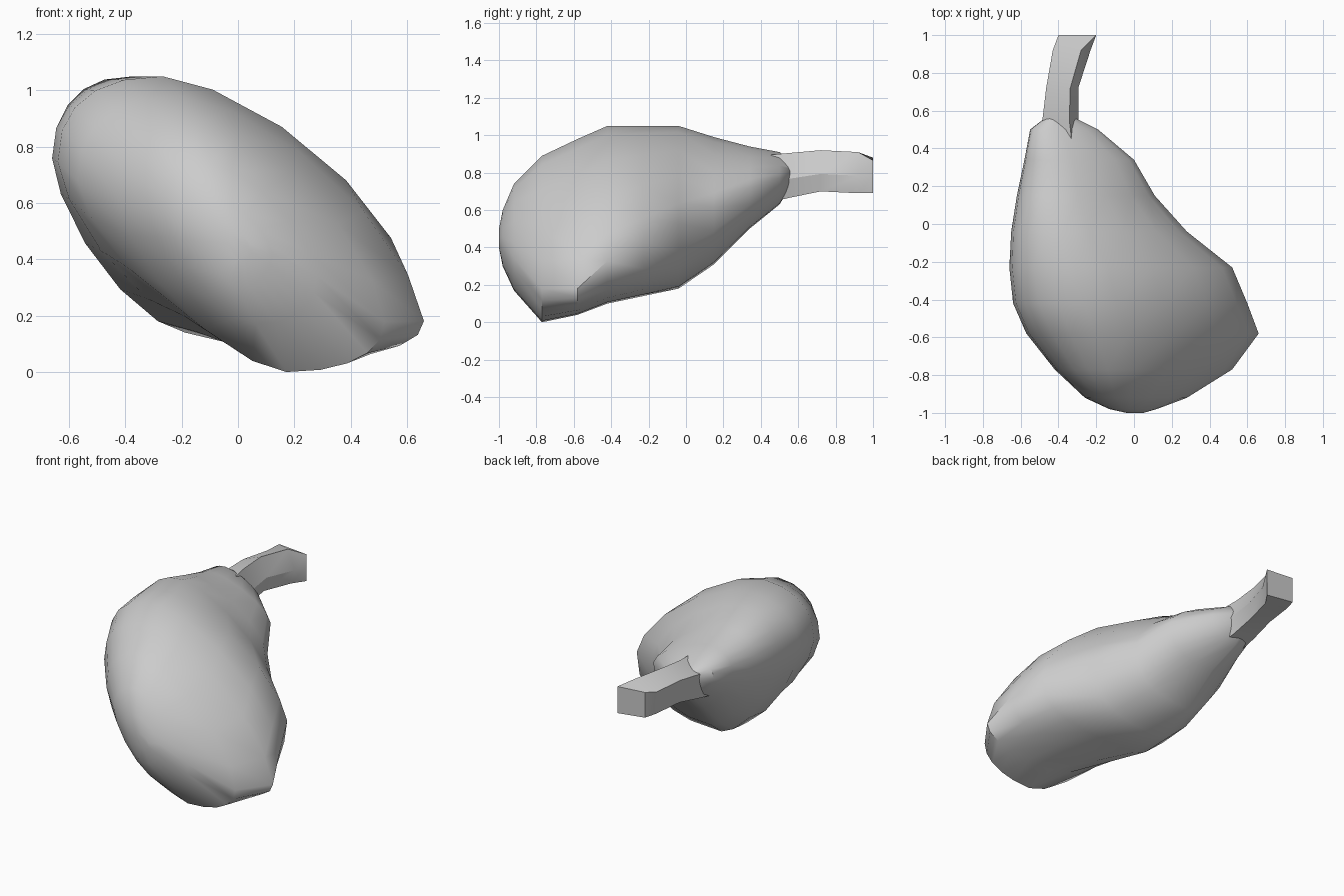
import bpy
import bmesh
from math import sin, cos, pi, radians

cube = bpy.data.objects.get("Cube")
if cube:
    bpy.data.objects.remove(cube, do_unlink=True)

grey = bpy.data.materials.new("plain grey")
grey.use_nodes = True
colour = (0.6, 0.6, 0.6, 1)
grey.diffuse_color = colour
grey.node_tree.nodes["Principled BSDF"].inputs["Base Color"].default_value = colour


def loft(name, rings, angle):
    """Skin a row of closed rings and cap both ends."""
    bm = bmesh.new()
    loops = [[bm.verts.new(p) for p in ring] for ring in rings]
    for a, b in zip(loops, loops[1:]):
        for i in range(len(a)):
            j = (i + 1) % len(a)
            bm.faces.new((a[i], a[j], b[j], b[i]))
    bm.faces.new(loops[0])
    bm.faces.new(loops[-1])
    bmesh.ops.recalc_face_normals(bm, faces=bm.faces)
    mesh = bpy.data.meshes.new(name)
    bm.to_mesh(mesh)
    bm.free()
    mesh.materials.append(grey)
    obj = bpy.data.objects.new(name, mesh)
    bpy.context.collection.objects.link(obj)
    bpy.ops.object.select_all(action="DESELECT")
    obj.select_set(True)
    bpy.context.view_layer.objects.active = obj
    bpy.ops.object.shade_smooth_by_angle(angle=radians(angle))
    return obj


def body_ring(y, low_x, high_x, bottom, top, east_height, south_shift, flare, steps=5):
    """Skewed oval: four arcs joining the leftmost, top, rightmost and lowest points."""
    width, height = high_x - low_x, top - bottom
    west = (low_x, bottom + 0.68 * height)
    north = (low_x + 0.3 * width, top)
    east = (high_x, bottom + east_height * height)
    south = (low_x + south_shift * width, bottom)
    # Start, end and straightness of each arc
    arcs = ((east, north, 1.35), (north, west, 0.85), (west, south, 1.35), (south, east, flare))
    points = []
    for start, end, power in arcs:
        vertical_start = start in (north, south)
        hub = (start[0], end[1]) if vertical_start else (end[0], start[1])
        for i in range(steps):
            t = i / steps * pi / 2
            c, s = cos(t) ** power, sin(t) ** power
            points.append((hub[0] + c * (start[0] - hub[0]) + s * (end[0] - hub[0]), y,
                           hub[1] + c * (start[1] - hub[1]) + s * (end[1] - hub[1])))
    return points


# Body: y, lowest x, highest x, bottom, top, height of +x bulge, shift of lowest point,
# straightness of the lower +x arc
sections = (
    (0.57, -0.46, -0.33, 0.74, 0.86, 0.5, 0.5, 0.8),
    (0.5, -0.55, -0.19, 0.63, 0.91, 0.5, 0.5, 0.8),
    (0.34, -0.58, 0, 0.5, 0.94, 0.5, 0.45, 0.75),
    (0.15, -0.62, 0.11, 0.31, 0.99, 0.45, 0.45, 0.75),
    (-0.04, -0.65, 0.28, 0.18, 1.05, 0.4, 0.45, 0.7),
    (-0.23, -0.66, 0.52, 0.14, 1.05, 0.32, 0.4, 0.6),
    (-0.42, -0.64, 0.6, 0.1, 1.05, 0.24, 0.5, 0.7),
    (-0.58, -0.57, 0.66, 0.04, 0.98, 0.15, 0.6, 0.9),
    (-0.77, -0.42, 0.52, 0, 0.89, 0.2, 0.63, 0.9),
    (-0.92, -0.26, 0.28, 0.17, 0.74, 0.3, 0.6, 0.9),
    (-0.98, -0.13, 0.12, 0.3, 0.6, 0.4, 0.5, 1),
    (-1, -0.04, 0.05, 0.4, 0.5, 0.4, 0.5, 1),
)
loft("body", [body_ring(*s) for s in sections], 40)

# Stem: a five-cornered section that squares off at the cut end
stalk_shape = ((-1, 0.55), (0.5, 1), (1, -0.15), (0.75, -1), (-0.9, -0.8))
cut_shape = ((-1, 1), (1, 0.85), (1, 0), (1, -1), (-1, -0.75))


def stem_ring(shape, y, x, z, wide, tall):
    return [(x + wide * u, y, z + tall * v) for u, v in shape]


# Stem: shape, y, centre x, centre z, half width, half height
stem_path = (
    (cut_shape, 1, -0.3, 0.785, 0.1, 0.095),
    (stalk_shape, 0.92, -0.33, 0.8, 0.1, 0.11),
    (stalk_shape, 0.72, -0.38, 0.81, 0.085, 0.11),
    (stalk_shape, 0.55, -0.39, 0.785, 0.095, 0.12),
    (stalk_shape, 0.4, -0.38, 0.76, 0.11, 0.13),
)
loft("stem", [stem_ring(*s) for s in stem_path], 30)
